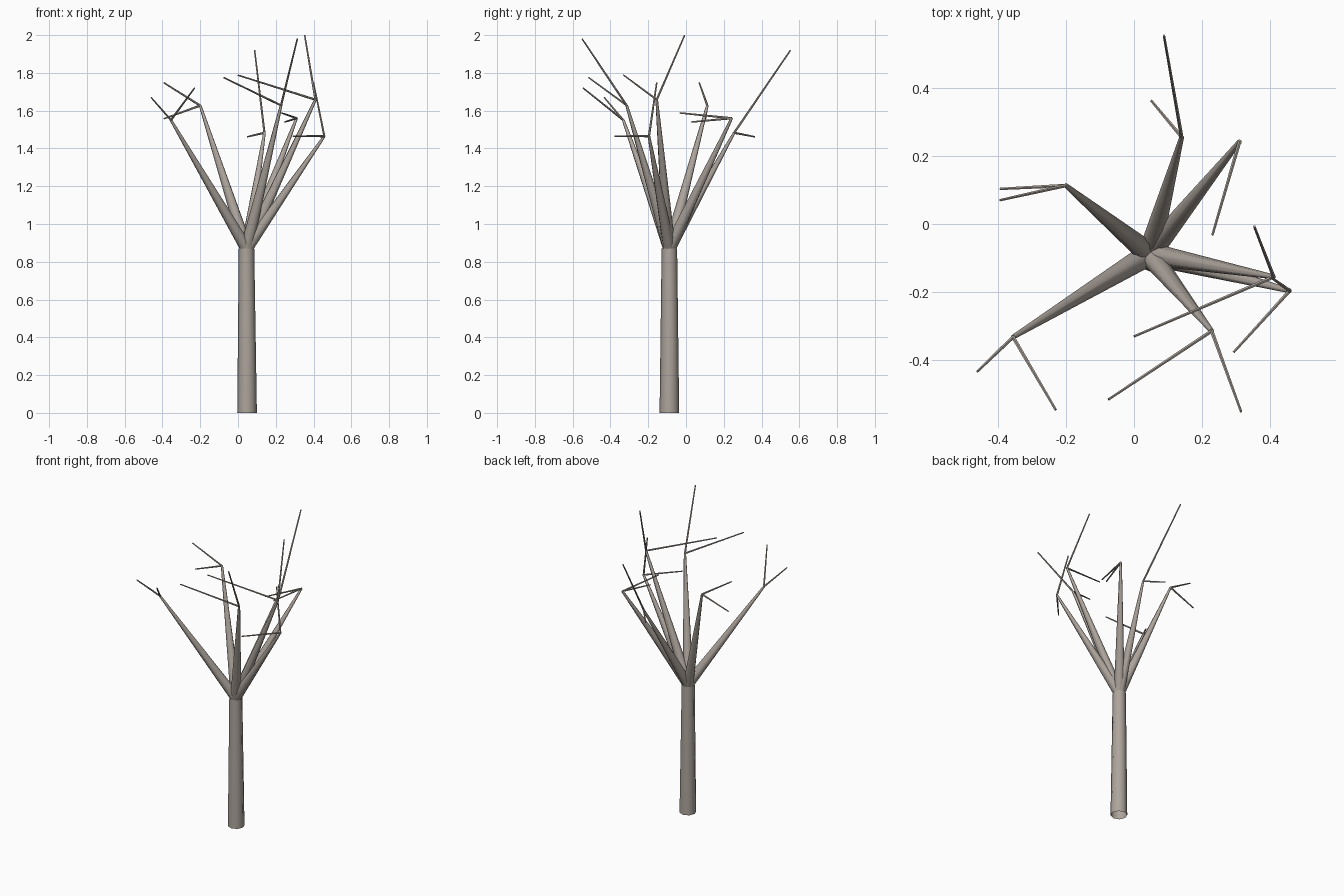
import bpy, bmesh, math
from mathutils import Vector

if "Cube" in bpy.data.objects:
    bpy.data.objects.remove(bpy.data.objects["Cube"])

bark = bpy.data.materials.new("bark")
bark.diffuse_color = (0.42, 0.375, 0.335, 1)
bark.use_nodes = True
bark.node_tree.nodes["Principled BSDF"].inputs["Base Color"].default_value = bark.diffuse_color


def limb(bm, a, b, r0, r1, sides, caps):
    """Tapered round segment from a to b."""
    a, b = Vector(a), Vector(b)
    d = b - a
    mat = d.to_track_quat('Z', 'Y').to_matrix().to_4x4()
    mat.translation = (a + b) / 2
    bmesh.ops.create_cone(bm, cap_ends=caps, segments=sides, radius1=r0,
                          radius2=r1, depth=d.length, matrix=mat)


def make(name, segments, r0, r1, sides, caps=True):
    bm = bmesh.new()
    for a, b in segments:
        limb(bm, a, b, r0, r1, sides, caps)
    mesh = bpy.data.meshes.new(name)
    bm.to_mesh(mesh)
    bm.free()
    mesh.materials.append(bark)
    ob = bpy.data.objects.new(name, mesh)
    bpy.context.collection.objects.link(ob)
    for p in mesh.polygons:
        p.use_smooth = True
    mesh.set_sharp_from_angle(angle=math.radians(50))


FORK = (0.045, -0.088, 0.87)

# branch end, then the ends of its two twigs
BRANCHES = [
    ((-0.355, -0.332, 1.55), (-0.46, -0.433, 1.67), (-0.23, -0.545, 1.72)),
    ((-0.20, 0.113, 1.627), (-0.393, 0.07, 1.748), (-0.393, 0.103, 1.557)),
    ((0.14, 0.255, 1.483), (0.088, 0.553, 1.92), (0.05, 0.363, 1.462)),
    ((0.31, 0.242, 1.56), (0.23, -0.033, 1.588), (0.248, 0.03, 1.54)),
    ((0.41, -0.155, 1.658), (0.353, -0.007, 2.0), (0.0, -0.33, 1.788)),
    ((0.457, -0.196, 1.465), (0.292, -0.377, 1.465), (0.40, -0.155, 1.748)),
    ((0.228, -0.314, 1.628), (0.314, -0.55, 1.98), (-0.075, -0.515, 1.775)),
]

# trunk (open tube), main branches and twigs
make("trunk", [((0.048, -0.088, 0), FORK)], 0.052, 0.041, 8, False)
make("branches", [(FORK, b[0]) for b in BRANCHES], 0.034, 0.007, 8)
make("twigs", [(b[0], t) for b in BRANCHES for t in b[1:]], 0.006, 0.004, 6)
